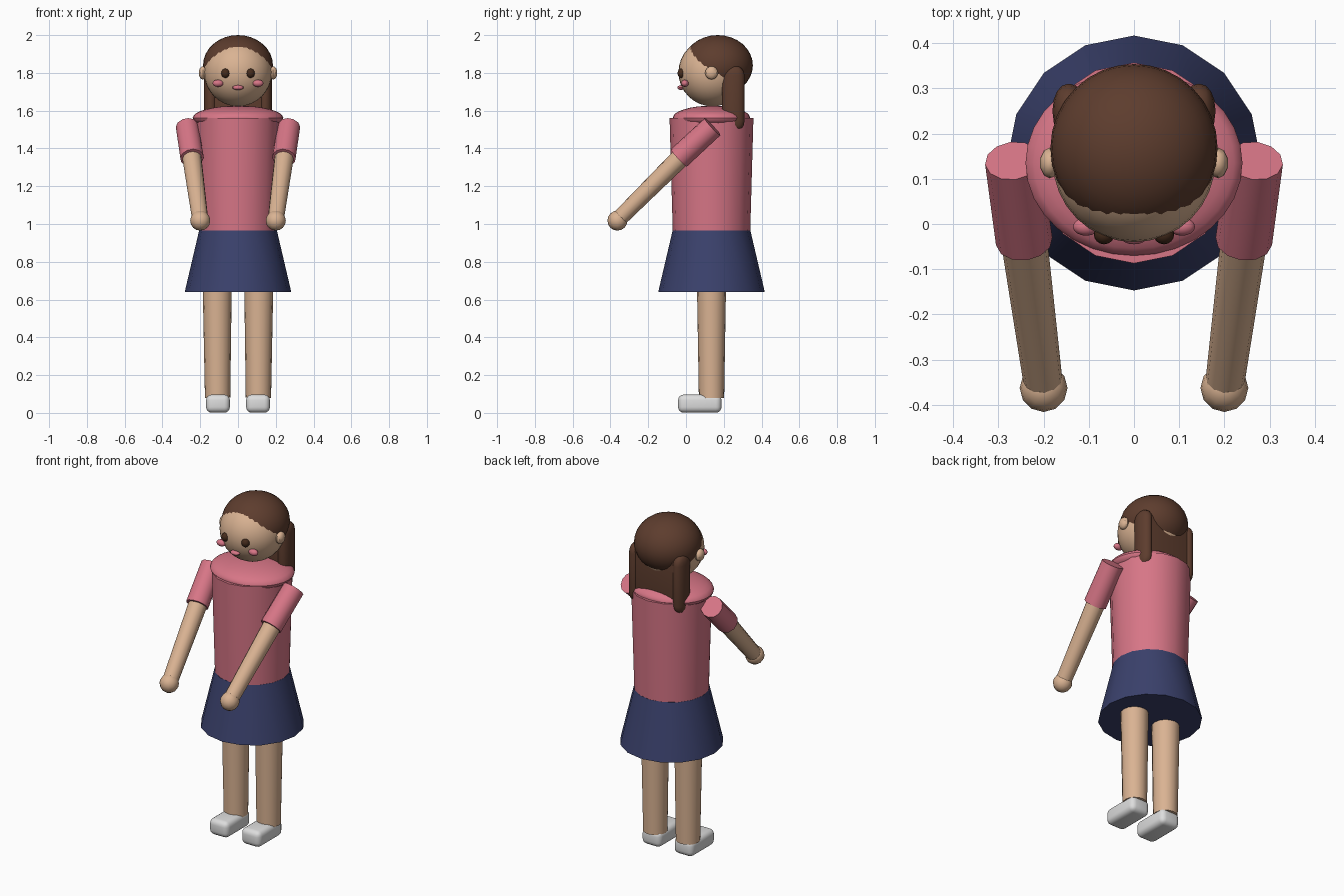
import bpy
import math
from mathutils import Vector

if "Cube" in bpy.data.objects:
    bpy.data.objects.remove(bpy.data.objects["Cube"], do_unlink=True)


def material(name, r, g, b):
    m = bpy.data.materials.new(name)
    m.use_nodes = True
    m.diffuse_color = (r, g, b, 1)
    m.node_tree.nodes["Principled BSDF"].inputs["Base Color"].default_value = (r, g, b, 1)
    return m


SKIN = material("skin", 0.70, 0.45, 0.29)
PINK = material("shirt pink", 0.68, 0.18, 0.24)
NAVY = material("skirt navy", 0.043, 0.053, 0.15)
BROWN = material("hair brown", 0.11, 0.046, 0.027)
DARK = material("eye brown", 0.06, 0.025, 0.012)
WHITE = material("shoe white", 0.72, 0.72, 0.72)
MID = 0.135  # depth of the body axis


def finish(name, mat):
    ob = bpy.context.object
    ob.name = name
    ob.data.materials.append(mat)
    bpy.ops.object.transform_apply(location=False, rotation=True, scale=True)
    bpy.ops.object.shade_smooth_by_angle(angle=math.radians(35))
    return ob


def ball(name, mat, loc, size, segments=32, rings=16):
    bpy.ops.mesh.primitive_uv_sphere_add(segments=segments, ring_count=rings, radius=1, location=loc)
    bpy.context.object.scale = size
    return finish(name, mat)


def tube(name, mat, start, end, r_start, r_end, sides=16):
    a, b = Vector(start), Vector(end)
    bpy.ops.mesh.primitive_cone_add(vertices=sides, radius1=r_start, radius2=r_end,
                                    depth=(b - a).length, location=(a + b) / 2)
    bpy.context.object.rotation_euler = (b - a).to_track_quat('Z', 'Y').to_euler()
    return finish(name, mat)


def rounded_box(name, mat, loc, size, bevel, segments=4):
    bpy.ops.mesh.primitive_cube_add(size=1, location=loc)
    ob = bpy.context.object
    ob.scale = size
    bpy.ops.object.transform_apply(location=False, rotation=False, scale=True)
    mod = ob.modifiers.new("round", 'BEVEL')
    mod.width = bevel
    mod.segments = segments
    bpy.ops.object.modifier_apply(modifier=mod.name)
    return finish(name, mat)


# Body
tube("skirt", NAVY, (0, MID, 0.64), (0, MID, 0.965), 0.282, 0.206)
tube("shirt", PINK, (0, MID, 0.96), (0, MID, 1.56), 0.205, 0.222)
ball("shoulders", PINK, (0, MID, 1.562), (0.24, 0.205, 0.064))

# Head and hair
ball("head", SKIN, (0, 0.14, 1.803), (0.18, 0.18, 0.18))
ball("hair", BROWN, (0, 0.168, 1.84), (0.185, 0.186, 0.16))
rounded_box("back_hair", BROWN, (0, 0.25, 1.66), (0.29, 0.10, 0.32), 0.02)
ball("mouth", PINK, (0, -0.027, 1.722), (0.03, 0.018, 0.013), 16, 8)

# Parts on both sides
for side, s in (("left", 1), ("right", -1)):
    ball(side + "_eye", DARK, (s * 0.066, -0.023, 1.798), (0.023, 0.022, 0.025), 16, 8)
    ball(side + "_cheek", PINK, (s * 0.106, -0.006, 1.745), (0.029, 0.02, 0.019), 16, 8)
    ball(side + "_ear", SKIN, (s * 0.186, 0.135, 1.8), (0.023, 0.034, 0.035), 10, 8)

    # Pigtail: a rounded strand, wider front to back
    strand = rounded_box(side + "_pigtail", BROWN, (s * 0.144, 0.25, 1.665),
                         (0.12, 0.12, 0.35), 0.055)
    strand.scale.x = 0.6
    bpy.ops.object.transform_apply(location=False, rotation=False, scale=True)

    # Arm reaching forward
    tube(side + "_sleeve", PINK, (s * 0.268, 0.14, 1.515), (s * 0.243, -0.038, 1.35), 0.062, 0.063, 12)
    tube(side + "_arm", SKIN, (s * 0.252, 0.03, 1.41), (s * 0.2, -0.36, 1.022), 0.053, 0.043, 12)
    ball(side + "_hand", SKIN, (s * 0.2, -0.363, 1.018), (0.053, 0.053, 0.053), 12, 8)

    # Leg and shoe
    tube(side + "_leg", SKIN, (s * 0.108, MID, 0.08), (s * 0.11, MID, 0.68), 0.067, 0.077)
    rounded_box(side + "_shoe", WHITE, (s * 0.106, 0.073, 0.049), (0.126, 0.23, 0.096), 0.03)
